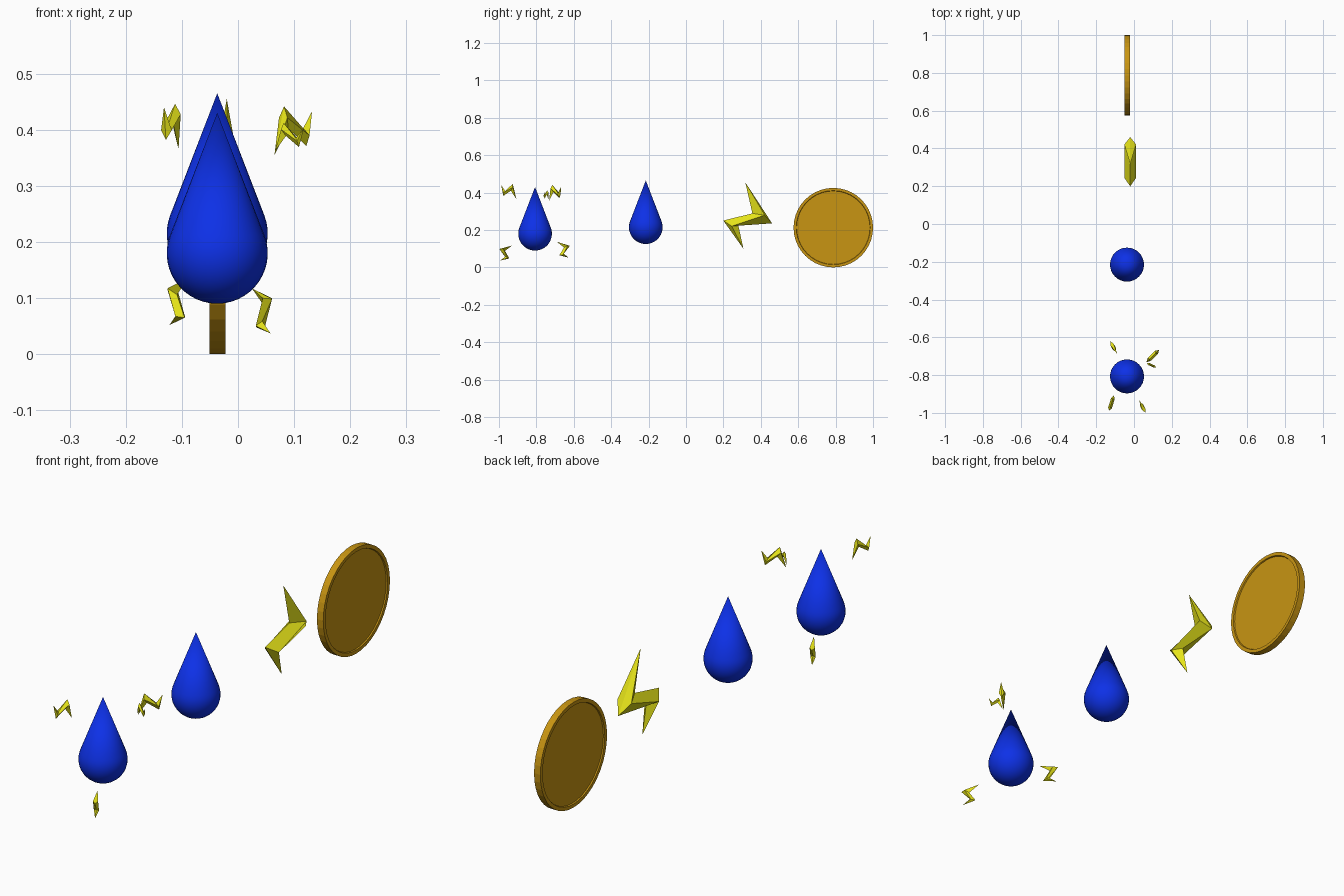
import bpy, bmesh
from math import pi, sin, cos, asin
from mathutils import Vector, Matrix

cube = bpy.data.objects.get("Cube")
if cube:
    bpy.data.objects.remove(cube, do_unlink=True)


def material(name, rgb):
    m = bpy.data.materials.new(name)
    m.use_nodes = True
    m.diffuse_color = (*rgb, 1)
    m.node_tree.nodes["Principled BSDF"].inputs["Base Color"].default_value = (*rgb, 1)
    return m


BLUE = material("deep_blue", (0.004, 0.03, 0.8))
YELLOW = material("bright_yellow", (0.8, 0.78, 0.01))
GOLD = material("gold", (0.58, 0.30, 0.006))


def finish(name, bm, mat, smooth=False):
    bmesh.ops.recalc_face_normals(bm, faces=bm.faces)
    mesh = bpy.data.meshes.new(name)
    bm.to_mesh(mesh)
    bm.free()
    mesh.materials.append(mat)
    for p in mesh.polygons:
        p.use_smooth = smooth
    obj = bpy.data.objects.new(name, mesh)
    bpy.context.collection.objects.link(obj)
    return obj


def lathe(name, profile, steps, mat, smooth=False):
    """Spin (radius, height) points around the z axis."""
    bm = bmesh.new()
    verts = [bm.verts.new((r, 0, h)) for r, h in profile]
    edges = [bm.edges.new(pair) for pair in zip(verts, verts[1:])]
    bmesh.ops.spin(bm, geom=verts + edges, cent=(0, 0, 0), axis=(0, 0, 1),
                   angle=2 * pi, steps=steps)
    bmesh.ops.remove_doubles(bm, verts=bm.verts, dist=0.00005)
    return finish(name, bm, mat, smooth)


# Water drops: a sphere bottom running into a tangent cone
def drop(name, location, radius=0.09, tip=0.25):
    top = asin(radius / tip)
    rings = 14
    angles = [-pi / 2 + (top + pi / 2) * i / rings for i in range(rings + 1)]
    profile = [(radius * cos(a), radius * sin(a)) for a in angles]
    profile[0] = (0, -radius)
    profile.append((0, tip))
    lathe(name, profile, 32, BLUE, smooth=True).location = location


drop("front_drop", (-0.037, -0.807, 0.18))
drop("middle_drop", (-0.037, -0.215, 0.215))

# Lightning bolts: outline points are (along, side), tip to tip, in bolt lengths
OUTLINE = {"tip": (0, 0), "R": (0.606, 0.42), "r": (0.65, -0.087),
           "end": (1, 0), "L": (0.585, -0.315), "l": (0.465, 0.12)}
RIDGE = {"K1": (0.487, 0.306), "K2": (0.666, -0.185)}
FACETS = [("tip", "R", "K1"), ("tip", "K1", "l"), ("l", "K1", "K2", "L"),
          ("R", "r", "K2", "K1"), ("L", "K2", "end"), ("K2", "r", "end")]


def bolt(name, start, end, heading=None):
    start, end = Vector(start), Vector(end)
    axis = end - start
    flat = heading or Vector((axis.x, axis.y, 0)).normalized()
    normal = flat.cross(Vector((0, 0, 1)))
    side = normal.cross(axis)
    normal = normal * axis.length * 0.088
    bm = bmesh.new()
    rim = {k: bm.verts.new(start + axis * a + side * s) for k, (a, s) in OUTLINE.items()}
    for sign in (1, -1):
        pts = dict(rim)
        for k, (a, s) in RIDGE.items():
            pts[k] = bm.verts.new(start + axis * a + side * s + normal * sign)
        for f in FACETS:
            bm.faces.new([pts[k] for k in f])
    finish(name, bm, YELLOW)


bolt("large_bolt", (-0.02, 0.317, 0.455), (-0.02, 0.307, 0.10), Vector((0, 1, 0)))
bolt("lower_left_bolt", (0.025, -0.93, 0.117), (0.058, -0.993, 0.037))
bolt("lower_right_bolt", (-0.088, -0.69, 0.137), (-0.122, -0.628, 0.052))
bolt("upper_right_bolt", (-0.106, -0.907, 0.365), (-0.132, -0.988, 0.44))
bolt("upper_left_bolt", (0.065, -0.732, 0.355), (0.132, -0.667, 0.433))
bolt("small_upper_bolt", (0.066, -0.735, 0.362), (0.118, -0.76, 0.405))

# Coin: a disc with a raised rim on both faces
R, HALF, STEP = 0.2125, 0.014, 0.009
half = [(0, STEP), (0.196, STEP), (0.198, HALF), (R, HALF)]
coin = lathe("coin", half + [(r, -h) for r, h in reversed(half)], 40, GOLD)
coin.data.transform(Matrix.Rotation(pi / 2, 4, 'Y'))
coin.location = (-0.0365, 1 - R, R)
